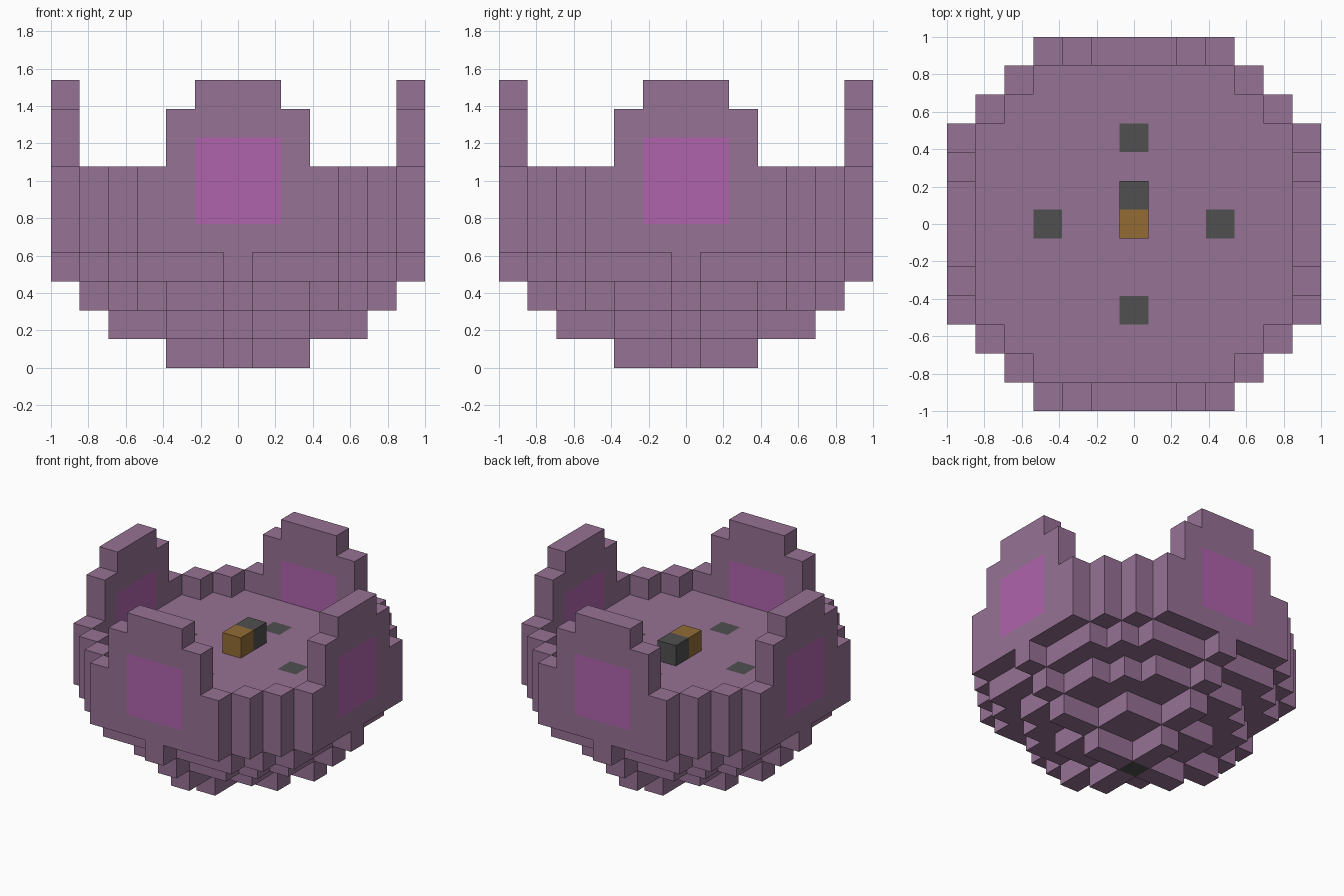
import bpy, bmesh
from mathutils import Vector

cube = bpy.data.objects.get("Cube")
if cube:
    bpy.data.objects.remove(cube, do_unlink=True)

UNIT = 2 / 13  # edge of one block


def make_material(name, rgb):
    mat = bpy.data.materials.new(name)
    mat.use_nodes = True
    mat.diffuse_color = (*rgb, 1)
    mat.node_tree.nodes["Principled BSDF"].inputs["Base Color"].default_value = (*rgb, 1)
    return mat


COLOURS = ["mauve", "pink", "charcoal", "ochre"]
MATERIALS = [
    make_material("mauve", (0.305, 0.168, 0.296)),
    make_material("pink", (0.43, 0.125, 0.407)),
    make_material("charcoal", (0.08, 0.08, 0.08)),
    make_material("ochre", (0.292, 0.15, 0.036)),
]

blocks = {}  # (i, j, k) -> (part name, colour name)


def put(part, colour, i, j, k):
    blocks[i, j, k] = (part, colour)


def add_layer(part, k, half_widths):
    """Fill one layer; half_widths lists the row reach from the middle outward."""
    for row, reach in enumerate(half_widths):
        for j in {row, -row}:
            for i in range(-reach, reach + 1):
                put(part, "mauve", i, j, k)


# Stepped round underside, from the cross at the bottom upward
add_layer("hull", 0, [2, 0, 0])
add_layer("hull", 1, [4, 2, 2, 0, 0])
add_layer("hull", 2, [5, 4, 4, 3, 2, 0])
add_layer("hull", 3, [6, 5, 5, 5, 4, 3, 0])
DISC = [6, 6, 6, 6, 5, 4, 3]
for k in (4, 5):
    add_layer("hull", k, DISC)

# One-block rim around the floor
for row, reach in enumerate(DISC):
    for j in {row, -row}:
        for i in (-reach, reach):
            put("rim", "mauve", i, j, 6)
            put("rim", "mauve", j, i, 6)

# Four upright petals with a pink panel each
PETALS = {
    "front_petal": lambda a: (a, -6),
    "back_petal": lambda a: (a, 6),
    "left_petal": lambda a: (6, a),
    "right_petal": lambda a: (-6, a),
}
for name, place in PETALS.items():
    for k in range(5, 10):
        reach = 1 if k == 9 else 2
        for a in range(-reach, reach + 1):
            panel = abs(a) <= 1 and k <= 7
            put(name, "pink" if panel else "mauve", *place(a), k)

# Dark inlays in the floor and under the base
for i, j in ((3, 0), (-3, 0), (0, 3), (0, -3)):
    put("hull", "charcoal", i, j, 5)
put("hull", "charcoal", 0, 0, 0)

# Two-tone centrepiece
put("centrepiece", "ochre", 0, 0, 6)
put("centrepiece", "charcoal", 0, 1, 6)

AXES = [Vector(v) for v in ((1, 0, 0), (0, 1, 0), (0, 0, 1))]


def build_part(part):
    """Make the outer skin of one part, then merge its flat areas."""
    bm = bmesh.new()
    for cell, (owner, colour) in blocks.items():
        if owner != part:
            continue
        centre = Vector(cell) + AXES[2] / 2
        for axis in range(3):
            u, v = AXES[(axis + 1) % 3] / 2, AXES[(axis + 2) % 3] / 2
            for sign in (1, -1):
                normal = AXES[axis] * sign
                if tuple(int(c) for c in Vector(cell) + normal) in blocks:
                    continue
                mid = centre + normal / 2
                ring = [mid - u - v, mid + u - v, mid + u + v, mid - u + v][::sign]
                face = bm.faces.new([bm.verts.new(p * UNIT) for p in ring])
                face.material_index = COLOURS.index(colour)
    bmesh.ops.remove_doubles(bm, verts=bm.verts, dist=UNIT / 100)
    bmesh.ops.dissolve_limit(bm, angle_limit=0.01, verts=bm.verts, edges=bm.edges,
                             delimit={"MATERIAL"})
    bmesh.ops.triangulate(bm, faces=[f for f in bm.faces if len(f.verts) > 4])
    mesh = bpy.data.meshes.new(part)
    bm.to_mesh(mesh)
    bm.free()
    for mat in MATERIALS:
        mesh.materials.append(mat)
    bpy.context.collection.objects.link(bpy.data.objects.new(part, mesh))


for part in ["hull", "rim", "centrepiece", *PETALS]:
    build_part(part)
